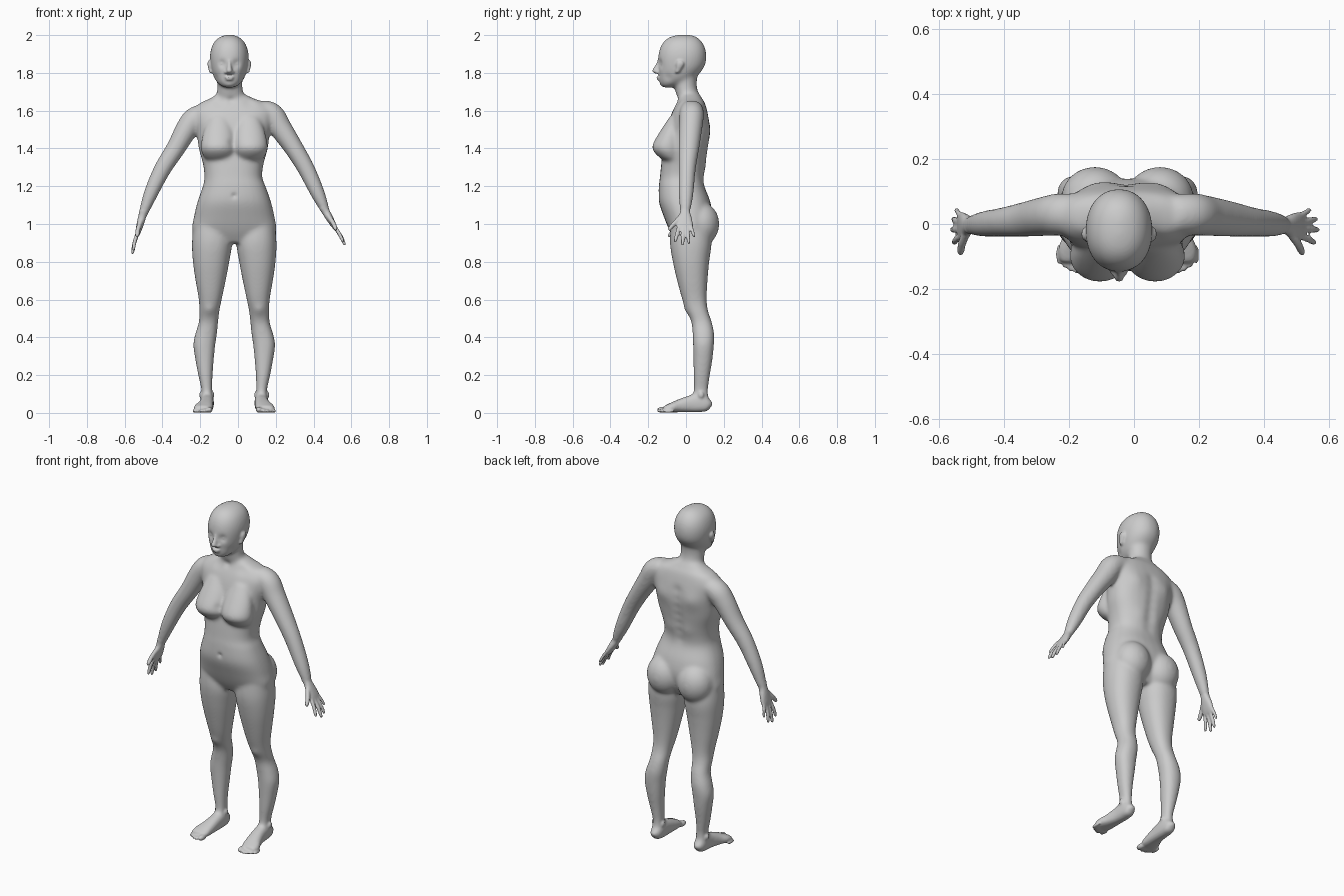
import bpy, bmesh
from math import sin, cos, pi, copysign, exp
from mathutils import Vector, Matrix

MID, FACE = -0.02, -0.046          # centre lines of body and head
X, Y, Z = Vector((1, 0, 0)), Vector((0, 1, 0)), Vector((0, 0, 1))
bm = bmesh.new()


def spline(rows, steps=5):
    """Catmull-Rom through rows of numbers."""
    out = []
    for i in range(len(rows) - 1):
        a, b, c, d = (rows[min(max(i + k, 0), len(rows) - 1)] for k in (-1, 0, 1, 2))
        for s in range(steps):
            t = s / steps
            out.append([q + .5 * t * (r - p + t * (2 * p - 5 * q + 4 * r - w + t * (3 * (q - r) + w - p)))
                        for p, q, r, w in zip(a, b, c, d)])
    return out + [list(rows[-1])]


def loft(rows, power=2.2, ref=None, n=28):
    """Rows x, y, z, ru, rv. Rings lie flat, or across the path when ref is given."""
    rows = spline(rows)
    rings = []
    for i, (x, y, z, ru, rv) in enumerate(rows):
        u, v = X, Y
        if ref is not None:
            a, b = rows[max(i - 1, 0)], rows[min(i + 1, len(rows) - 1)]
            d = (Vector(b[:3]) - Vector(a[:3])).normalized()
            v = (ref - d * ref.dot(d)).normalized()
            u = v.cross(d)
        ring = []
        for k in range(n):
            c, s = cos(2 * pi * k / n), sin(2 * pi * k / n)
            c, s = (copysign(abs(q) ** (2 / power), q) for q in (c, s))
            ring.append(bm.verts.new(Vector((x, y, z)) + u * c * max(ru, .002) + v * s * max(rv, .002)))
        rings.append(ring)
    for a, b in zip(rings, rings[1:]):
        for k in range(n):
            bm.faces.new((a[k], a[(k + 1) % n], b[(k + 1) % n], b[k]))
    bm.faces.new(rings[0][::-1])
    bm.faces.new(rings[-1])


def layers(rows, power=2.2):
    """Flat sections: z, x centre, half width, front y, back y."""
    loft([(x, (f + b) / 2, z, w, (b - f) / 2) for z, x, w, f, b in rows], power)


def ball(x, y, z, rx, ry, rz):
    m = Matrix.Translation((x, y, z)) @ Matrix.Diagonal((rx, ry, rz, 1))
    bmesh.ops.create_uvsphere(bm, u_segments=20, v_segments=12, radius=1, matrix=m)


def fuse(name, voxel, rounds):
    """Melt all collected parts into one smooth skin."""
    bmesh.ops.recalc_face_normals(bm, faces=bm.faces)
    me = bpy.data.meshes.new(name)
    bm.to_mesh(me)
    ob = bpy.data.objects.new(name, me)
    bpy.context.collection.objects.link(ob)
    r = ob.modifiers.new("Remesh", 'REMESH')
    r.mode, r.voxel_size, r.use_smooth_shade = 'VOXEL', voxel, True
    s = ob.modifiers.new("Smooth", 'SMOOTH')
    s.factor, s.iterations = .5, rounds
    return ob


def push(x, y, z, r, dy, dx=0):
    """Sculpt a soft bump or hollow."""
    c = Vector((x, y, z))
    for v in bm.verts:
        q = (v.co - c).length_squared / (r * r)
        if q < 6:
            v.co += Vector((dx, dy, 0)) * exp(-q)


# torso
layers([(1.69, -.04, .07, -.03, .07), (1.665, -.032, .115, -.04, .085), (1.64, -.027, .175, -.05, .1),
        (1.60, -.025, .215, -.07, .112), (1.55, -.025, .21, -.088, .122), (1.48, -.025, .193, -.105, .127),
        (1.40, -.025, .183, -.12, .117), (1.32, -.025, .161, -.131, .105), (1.25, -.025, .153, -.138, .095),
        (1.20, -.02, .166, -.144, .098), (1.12, -.02, .194, -.144, .128), (1.04, -.02, .213, -.118, .14),
        (.96, -.02, .22, -.085, .12), (.90, -.02, .15, -.05, .09)], 2.4)
# neck and head
layers([(1.80, -.044, .068, -.06, .062), (1.74, -.044, .067, -.063, .057), (1.70, -.042, .07, -.056, .064),
        (1.66, -.038, .085, -.045, .083), (1.61, -.034, .11, -.05, .1)], 2)
layers([(z, FACE, w, f, b) for z, w, f, b in (
    (2.002, .015, -.04, .02), (1.99, .05, -.085, .056), (1.965, .079, -.118, .084), (1.93, .096, -.138, .102),
    (1.89, .103, -.147, .108), (1.85, .101, -.149, .104), (1.82, .096, -.146, .09), (1.79, .087, -.145, .066),
    (1.765, .076, -.144, .04), (1.745, .06, -.14, 0), (1.73, .042, -.13, -.05), (1.722, .02, -.115, -.08))], 2.15)

for s in (-1, 1):
    # breasts and buttocks
    layers([(z, MID + s * x, w, f, -.02) for z, x, w, f in (
        (1.57, .08, .05, -.085), (1.49, .082, .08, -.138), (1.42, .085, .092, -.177),
        (1.385, .085, .09, -.172), (1.35, .083, .075, -.138), (1.335, .08, .06, -.11))], 2)
    ball(MID + s * .1, .08, 1.0, .105, .097, .115)
    # legs: z, inner, outer, front, back
    layers([(z, MID + s * (i + o) / 2, (o - i) / 2, f, b) for z, i, o, f, b in (
        (1.0, .03, .215, -.08, .12), (.90, .012, .224, -.085, .135), (.80, .026, .219, -.07, .123),
        (.70, .045, .205, -.047, .114), (.60, .066, .188, -.02, .11), (.54, .078, .186, .004, .117),
        (.48, .085, .188, .028, .137), (.42, .091, .206, .035, .149), (.36, .1, .217, .037, .148),
        (.28, .108, .206, .039, .14), (.20, .114, .191, .04, .127), (.12, .116, .174, .041, .117),
        (.07, .112, .178, .03, .121), (.03, .114, .176, .03, .122))])
    # feet: y, x, half width, top
    loft([(MID + s * x, y, .002 + t / 2, t / 2, w) for y, x, w, t in (
        (.13, .143, .014, .05), (.115, .143, .031, .07), (.07, .143, .036, .1), (.02, .145, .037, .09),
        (-.04, .153, .044, .068), (-.085, .164, .053, .048), (-.118, .163, .045, .034))], 2.6, X)

# arms: shoulder to wrist
GIRTH = ((.05, .06), (.062, .065), (.06, .062), (.051, .055), (.046, .046), (.038, .04), (.023, .028))
ARM_Y = (.03, .03, .025, .015, .006, 0, -.004)
ARMS = (((-.16, 1.59), (-.225, 1.56), (-.267, 1.51), (-.33, 1.40), (-.40, 1.29), (-.462, 1.16), (-.507, 1.04)),
        ((.12, 1.61), (.18, 1.58), (.224, 1.51), (.297, 1.40), (.362, 1.29), (.423, 1.16), (.465, 1.065)))
for arm in ARMS:
    loft([(x, y, z, *g) for (x, z), y, g in zip(arm, ARM_Y, GIRTH)], 2, Y)

base = fuse("base", .007, 22)
skin = base.evaluated_get(bpy.context.evaluated_depsgraph_get()).to_mesh()
bm.clear()
bm.from_mesh(skin)
bpy.data.objects.remove(base)

# sculpted hollows and swellings
for i in range(7):
    push(MID - .005, .115, 1.24 + i * .05, .028, -.007)
push(MID, -.145, 1.15, .013, .009)
push(MID - .01, -.15, 1.43, .022, .008)
push(FACE + .008, -.05, 1.655, .018, .008)
push(FACE, -.15, 1.752, .016, .004)
push(FACE, -.135, 1.735, .018, -.004)
for s in (-1, 1):
    push(MID + s * .1, .12, 1.5, .05, .008)
    push(MID + s * .055, .1, 1.3, .04, .004)
    push(MID + s * .132, .0, .545, .03, -.008)
    push(MID + s * .08, -.05, 1.645, .03, .006)
    push(FACE + s * .037, -.135, 1.85, .019, .011)
    push(FACE + s * .045, -.125, 1.815, .02, -.004)
    push(FACE + s * .07, -.095, 1.775, .022, .004, -s * .004)

# nose and lips
layers([(1.872, FACE, .009, -.149, -.12), (1.845, FACE, .011, -.16, -.12), (1.815, FACE, .017, -.179, -.12),
        (1.803, FACE, .019, -.174, -.12), (1.796, FACE, .014, -.16, -.12)], 2)
ball(FACE, -.142, 1.777, .026, .015, .006)
ball(FACE, -.141, 1.766, .022, .015, .007)
for s in (-1, 1):
    # eyes, brows, nostrils and ears
    ball(FACE + s * .037, -.116, 1.848, .018, .018, .012)
    ball(FACE + s * .018, -.147, 1.803, .009, .013, .008)
    loft([(FACE + s * .098, -.048, 1.80, .007, .01), (FACE + s * .103, -.037, 1.825, .009, .016),
          (FACE + s * .107, -.03, 1.85, .009, .02), (FACE + s * .104, -.032, 1.866, .006, .012)], 2)
    # ankle bones and toes
    for i in (.115, .176):
        ball(MID + s * i, .08, .095, .01, .016, .018)
    for i in range(5):
        r = .0165 if i == 0 else .0125 - .001 * i
        x = .131 + (.024 * i if i < 1 else .007 + .0185 * i)
        ball(MID + s * x, (-.122, -.124, -.117, -.106, -.094)[i], r, r, .032, r)

# hands: palm, then fingers as forward and along, base to tip
FINGERS = ((.03, .08, .054, .188, .0105), (.01, .085, .013, .207, .0108), (-.01, .085, -.021, .197, .0104),
           (-.028, .07, -.05, .157, .009), (.02, .025, .088, .112, .013))
for arm, tip in zip(ARMS, ((-.562, .835), (.565, .892))):
    wrist = Vector((arm[-1][0], -.005, arm[-1][1]))
    d = (Vector((tip[0], -.005, tip[1])) - wrist).normalized()
    at = lambda f, a: wrist + d * a - Y * f
    loft([(*at(0, a), t, w) for a, t, w in (
        (-.03, .023, .028), (0, .021, .026), (.04, .019, .036), (.08, .015, .042), (.105, .01, .036))], 2.3, Y)
    for f0, a0, f1, a1, r in FINGERS:
        p, q = at(f0, a0), at(f1, a1)
        bend = Vector((-copysign(.004, wrist.x), 0, 0))
        loft([(*p, r, r), (*(p.lerp(q, .5) - bend), r, r), (*p.lerp(q, .9), r * .85, r * .85),
              (*q, r * .4, r * .4)], 2, Y, 12)

fuse("body", .006, 4)
